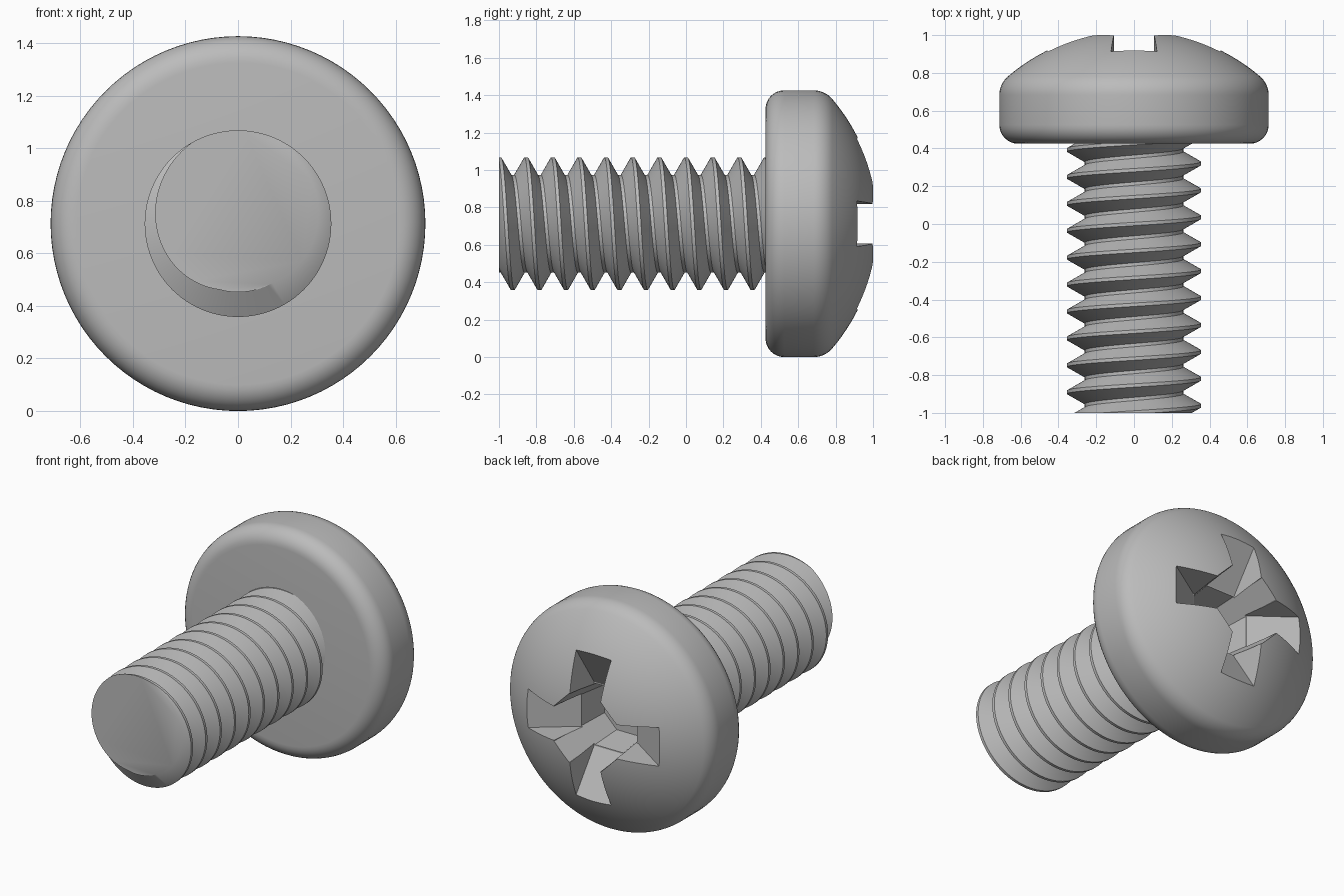
import bpy, bmesh
from math import sin, cos, pi, asin, sqrt
from mathutils import Vector

cube = bpy.data.objects.get("Cube")
if cube:
    bpy.data.objects.remove(cube)

HEAD_R = 0.713          # head radius, also the height of the screw axis
PITCH = 0.1425
SEGS = 96

steel = bpy.data.materials.new("grey_steel")
steel.use_nodes = True
colour = (0.5, 0.5, 0.5, 1)
steel.diffuse_color = colour
steel.node_tree.nodes["Principled BSDF"].inputs["Base Color"].default_value = colour


def make_object(name, bm):
    bmesh.ops.recalc_face_normals(bm, faces=bm.faces)
    mesh = bpy.data.meshes.new(name)
    bm.to_mesh(mesh)
    bm.free()
    mesh.materials.append(steel)
    obj = bpy.data.objects.new(name, mesh)
    bpy.context.collection.objects.link(obj)
    return obj


def smooth(obj):
    bpy.ops.object.select_all(action='DESELECT')
    obj.select_set(True)
    bpy.context.view_layer.objects.active = obj
    bpy.ops.object.shade_smooth_by_angle(angle=pi / 6)


def loft(name, rings):
    """Closed solid through matching rings of points."""
    bm = bmesh.new()
    loops = [[bm.verts.new(p) for p in ring] for ring in rings]
    n = len(loops[0])
    for a, b in zip(loops, loops[1:]):
        for i in range(n):
            j = (i + 1) % n
            bm.faces.new((a[i], a[j], b[j], b[i]))
    bm.faces.new(loops[0])
    bm.faces.new(loops[-1])
    return make_object(name, bm)


def arc(cr, cy, radius, start, end, steps):
    """Profile arc; angles run from the outward radial direction toward +y."""
    angles = [start + (end - start) * i / steps for i in range(steps + 1)]
    return [(cr + radius * cos(a), cy + radius * sin(a)) for a in angles]


# Head: flat underside, rounded rim and a shallow dome, turned about y
dome_r, dome_y = 1.03, -0.003
rim = 0.13
rim_c = HEAD_R - rim
rim_y = dome_y + sqrt((dome_r - rim) ** 2 - rim_c ** 2)
meet = pi / 2 - asin(rim_c / (dome_r - rim))
profile = arc(HEAD_R - 0.1, 0.525, 0.1, -pi / 2, 0, 8)
profile += arc(rim_c, rim_y, rim, 0, meet, 8)
profile += arc(0, dome_y, dome_r, meet, pi / 2 - 0.05, 16)[1:]
turns = [2 * pi * i / SEGS for i in range(SEGS)]
head = loft("head", [[(r * cos(a), y, HEAD_R + r * sin(a)) for a in turns]
                     for r, y in profile])


# Cross recess: tapered eight-sided core
def core_ring(y):
    s = 1 - 0.2 * (0.99 - y) / 0.43
    a, b = 0.215 * s, 0.11 * s
    pts = [(a, -b), (a, b), (b, a), (-b, a), (-a, b), (-a, -b), (-b, -a), (b, -a)]
    return [(x, y, HEAD_R + z) for x, z in pts]


cutters = [loft("recess_core", [core_ring(0.56), core_ring(1.1)])]


# Four wings with sloping floors, flaring slightly outward
def wing_side(turn, side):
    ring = []
    for r, y in ((0, 1.1), (0.76, 1.1), (0.2, 0.76), (0, 0.76)):
        w = side * (0.092 + 0.065 * r)
        c, s = round(cos(turn)), round(sin(turn))
        ring.append((r * c - w * s, y, HEAD_R + r * s + w * c))
    return ring


for k in range(4):
    cutters.append(loft("recess_wing", [wing_side(k * pi / 2, -1), wing_side(k * pi / 2, 1)]))

bpy.context.view_layer.objects.active = head
for cutter in cutters:
    cutter.hide_render = True
    mod = head.modifiers.new("recess", 'BOOLEAN')
    mod.operation = 'DIFFERENCE'
    mod.solver = 'EXACT'
    mod.object = cutter
    bpy.ops.object.modifier_apply(modifier=mod.name)
for cutter in cutters:
    bpy.data.objects.remove(cutter)
smooth(head)

# Threaded shank: a helical band of crest, flank and root, cut flat at both ends
crest, root = 0.355, 0.261
section = [(-0.009, crest), (0.009, crest), (0.0625, root), (0.08, root)]
rows = [(k * PITCH + dy, r) for k in range(-10, 6) for dy, r in section]
bm = bmesh.new()
columns = []
for i in range(SEGS + 1):
    t = 2 * pi * i / SEGS
    columns.append([bm.verts.new((r * sin(t), y + PITCH * i / SEGS, HEAD_R + r * cos(t)))
                    for y, r in rows])
for a, b in zip(columns, columns[1:]):
    for j in range(len(rows) - 1):
        bm.faces.new((a[j], b[j], b[j + 1], a[j + 1]))
bmesh.ops.remove_doubles(bm, verts=bm.verts, dist=0.0005)
for y, direction in ((-1, -1), (0.44, 1)):
    bmesh.ops.bisect_plane(bm, geom=bm.verts[:] + bm.edges[:] + bm.faces[:], dist=1e-5,
                           plane_co=Vector((0, y, 0)), plane_no=Vector((0, direction, 0)),
                           clear_outer=True)
bmesh.ops.holes_fill(bm, edges=[e for e in bm.edges if e.is_boundary], sides=0)
smooth(make_object("threaded_shank", bm))
